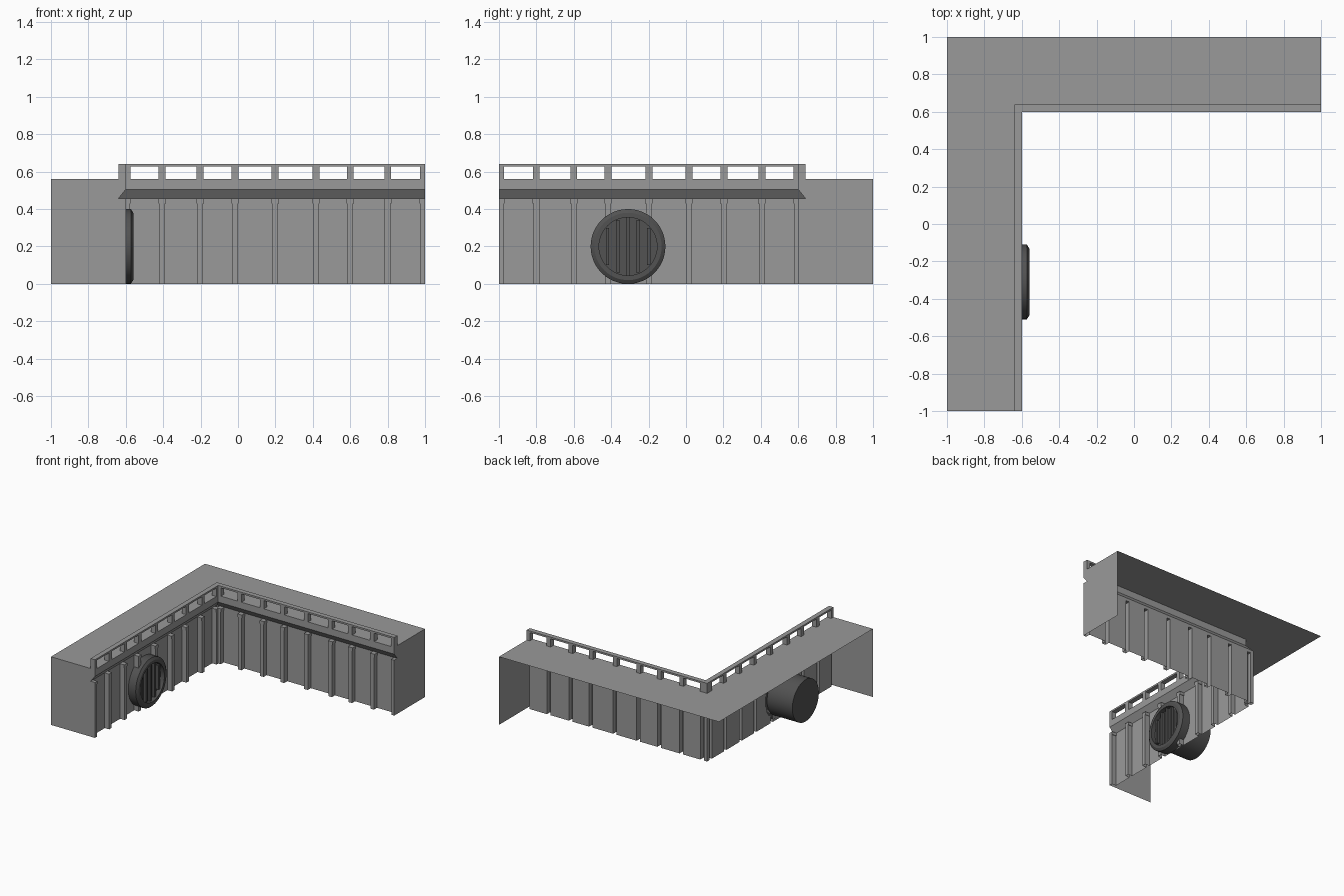
import bpy, bmesh, math
from mathutils import Vector, Matrix

cube = bpy.data.objects.get("Cube")
if cube:
    bpy.data.objects.remove(cube, do_unlink=True)


def material(name, value):
    m = bpy.data.materials.new(name)
    m.use_nodes = True
    col = (value, value, value, 1)
    m.diffuse_color = col
    m.node_tree.nodes["Principled BSDF"].inputs["Base Color"].default_value = col
    return m


CONCRETE = material("concrete grey", 0.32)
IRON = material("dark iron", 0.085)

FRONT, PANEL = 0.60, 0.64        # wall depths: rib face and recessed panel
TOP, LEDGE, LIP = 0.56, 0.455, 0.505
RIB_TOP = 0.43
RIBS = [-0.594, -0.406, -0.203, -0.016, 0.198, 0.417, 0.6, 0.8, 0.99]


# The two legs share one layout: s runs along the wall, d is the depth
def back_leg(s, d, z):
    return (s, d, z)


def side_leg(s, d, z):
    return (-d, -s, z)


def finish(bm, name, mat):
    me = bpy.data.meshes.new(name)
    bm.to_mesh(me)
    bm.free()
    me.materials.append(mat)
    ob = bpy.data.objects.new(name, me)
    bpy.context.collection.objects.link(ob)
    return ob


def add_face(bm, pts, flip=False):
    vs = [bm.verts.new(p) for p in pts]
    bm.faces.new(vs[::-1] if flip else vs)


def add_box(bm, lo, hi, place=back_leg):
    a, b = Vector(place(*lo)), Vector(place(*hi))
    size = [abs(v) for v in b - a]
    bmesh.ops.create_cube(bm, size=1, matrix=Matrix.Translation((a + b) / 2) @ Matrix.Diagonal((*size, 1)))


def build_leg(label, place):
    flip = place is side_leg

    # Corrugated sheet wall with hollow ribs
    line = [(-PANEL, PANEL)]
    for s in RIBS:
        a, b = s - 0.016, min(s + 0.016, 1)
        line += [(a, PANEL), (a, FRONT), (b, FRONT), (b, PANEL)]
    bm = bmesh.new()
    for (s0, d0), (s1, d1) in zip(line, line[1:]):
        add_face(bm, [place(s0, d0, 0), place(s1, d1, 0),
                      place(s1, d1, RIB_TOP), place(s0, d0, RIB_TOP)], flip)
    # Plain strip above the ribs, undercut slope and fascia
    for z0, d0, z1, d1 in ((RIB_TOP, PANEL, LEDGE, PANEL), (LEDGE, PANEL, LIP, FRONT),
                           (LIP, FRONT, TOP, FRONT)):
        add_face(bm, [place(-d0, d0, z0), place(1, d0, z0),
                      place(1, d1, z1), place(-d1, d1, z1)], flip)
    bmesh.ops.remove_doubles(bm, verts=bm.verts, dist=0.0001)
    finish(bm, label + "_wall", CONCRETE)

    # Flat end sheet following the wall section
    bm = bmesh.new()
    section = [(FRONT, 0), (1, 0), (1, TOP), (FRONT, TOP), (FRONT, LIP),
               (PANEL, LEDGE), (FRONT, LEDGE)]
    add_face(bm, [place(1, d, z) for d, z in section], flip)
    finish(bm, label + "_end", CONCRETE)

    # Rib caps
    bm = bmesh.new()
    for s in RIBS:
        add_box(bm, (s - 0.02, FRONT, RIB_TOP), (min(s + 0.02, 1), PANEL, LEDGE), place)
    finish(bm, label + "_rib_caps", CONCRETE)

    # Railing posts and hand rail
    bm = bmesh.new()
    for s in RIBS:
        add_box(bm, (s - 0.018, FRONT, TOP), (min(s + 0.018, 1), PANEL, 0.628), place)
    add_box(bm, (-PANEL, FRONT, 0.628), (1, PANEL, 0.642), place)
    finish(bm, label + "_railing", CONCRETE)


build_leg("back", back_leg)
build_leg("side", side_leg)

# Corner post of the railing
bm = bmesh.new()
add_box(bm, (-PANEL, FRONT, TOP), (-FRONT, PANEL, 0.628))
finish(bm, "corner_post", CONCRETE)

# L-shaped walkway sheet
bm = bmesh.new()
add_face(bm, [(x, y, TOP) for x, y in
              ((-1, -1), (-FRONT, -1), (-FRONT, FRONT), (1, FRONT), (1, 1), (-1, 1))])
finish(bm, "walkway", CONCRETE)


# Drain pipe, turned around the x axis
PIPE_Y, PIPE_Z = -0.31, 0.2


def lathe(name, profile, sides=48):
    bm = bmesh.new()
    vs = [bm.verts.new((x, PIPE_Y, PIPE_Z + r)) for x, r in profile]
    es = [bm.edges.new(p) for p in zip(vs, vs[1:])]
    bmesh.ops.spin(bm, geom=vs + es, cent=(0, PIPE_Y, PIPE_Z), axis=(1, 0, 0),
                   angle=math.tau, steps=sides, use_duplicate=False)
    bmesh.ops.remove_doubles(bm, verts=bm.verts, dist=0.0001)
    bmesh.ops.recalc_face_normals(bm, faces=bm.faces)
    ob = finish(bm, name, IRON)
    bpy.ops.object.select_all(action="DESELECT")
    ob.select_set(True)
    bpy.context.view_layer.objects.active = ob
    bpy.ops.object.shade_smooth_by_angle(angle=math.radians(30))


lathe("pipe", [(-0.64, 0.172), (-0.87, 0.172), (-0.87, 0)])
lathe("pipe_rim", [(-0.64, 0.172), (-0.64, 0.2), (-0.573, 0.2), (-0.56, 0.18),
                   (-0.56, 0.155), (-0.597, 0.155), (-0.597, 0)])

# Vertical grate bars trimmed to the round opening
bm = bmesh.new()
for i in range(-2, 3):
    off = i * 0.055
    h = math.sqrt(0.155 ** 2 - (abs(off) + 0.009) ** 2)
    add_box(bm, (-0.597, PIPE_Y + off - 0.009, PIPE_Z - h),
            (-0.575, PIPE_Y + off + 0.009, PIPE_Z + h))
finish(bm, "grate_bars", IRON)
